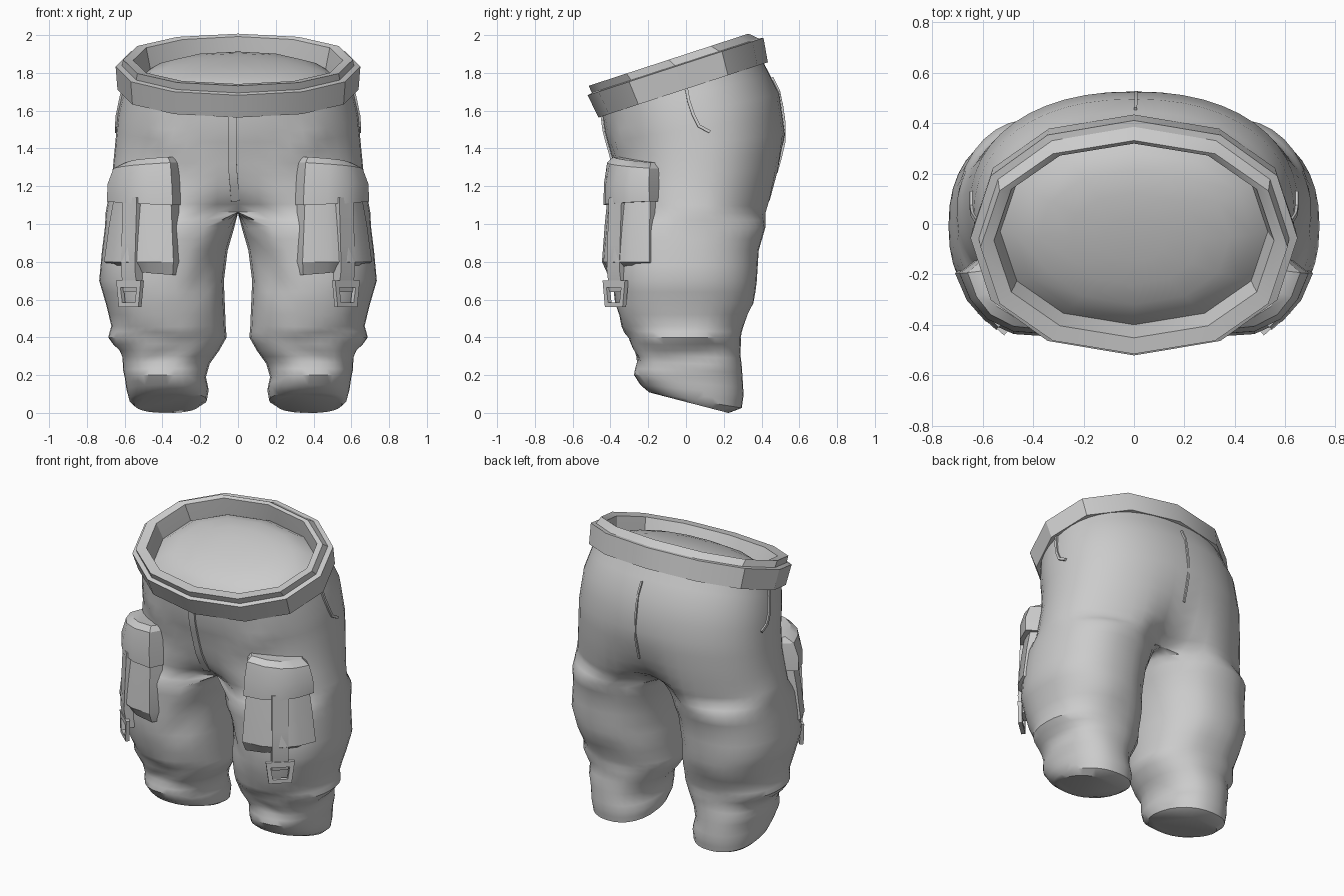
import bpy, bmesh, math
from mathutils import Vector
from mathutils.bvhtree import BVHTree

if "Cube" in bpy.data.objects:
    bpy.data.objects.remove(bpy.data.objects["Cube"])

cloth = bpy.data.materials.new("grey cloth")
cloth.diffuse_color = (0.6, 0.6, 0.6, 1)
cloth.use_nodes = True
cloth.node_tree.nodes["Principled BSDF"].inputs["Base Color"].default_value = cloth.diffuse_color


def finish(name, bm, angle=35, mirror=True):
    bmesh.ops.recalc_face_normals(bm, faces=bm.faces)
    me = bpy.data.meshes.new(name)
    bm.to_mesh(me)
    me.materials.append(cloth)
    me.shade_smooth()
    me.set_sharp_from_angle(angle=math.radians(angle))
    ob = bpy.data.objects.new(name, me)
    bpy.context.collection.objects.link(ob)
    if mirror:
        ob.modifiers.new("mirror", 'MIRROR').merge_threshold = 0.0005
    return ob


def skin(bm, a, b, closed=True):
    n = len(a)
    for i in range(n if closed else n - 1):
        j = (i + 1) % n
        bm.faces.new((a[i], a[j], b[j], b[i]))


def loft(rings, caps=True):
    bm = bmesh.new()
    vs = [[bm.verts.new(p) for p in r] for r in rings]
    for a, b in zip(vs, vs[1:]):
        skin(bm, a, b)
    if caps:
        bm.faces.new(vs[0])
        bm.faces.new(vs[-1])
    return bm


def spow(v, p):
    return math.copysign(abs(v) ** p, v)


# ---- trousers: right half, seat rings then leg rings ----
OUT, INN = 24, 8
# height at y=0, slope, half width, front y, back y, centre dent
SEAT = [(1.775, .31, .595, -.45, .39, 0), (1.58, .22, .635, -.43, .495, 0),
        (1.42, .10, .65, -.40, .525, 0), (1.27, .03, .665, -.385, .505, .05),
        (1.14, -.02, .685, -.385, .475, .18), (1.06, -.01, .70, -.385, .455, .42)]
# height at y=0, slope, inner x, outer x, front y, back y
LEG = [(.98, 0, .02, .705, -.39, .42), (.86, 0, .055, .72, -.39, .385),
       (.70, 0, .075, .735, -.39, .375), (.58, 0, .07, .70, -.375, .36),
       (.46, 0, .065, .67, -.33, .305), (.40, 0, .06, .685, -.30, .285),
       (.33, 0, .10, .63, -.285, .285), (.26, -.03, .15, .62, -.265, .295),
       (.19, -.04, .17, .60, -.275, .30), (.125, -.1, .155, .59, -.24, .305),
       (.076, -.17, .165, .575, -.195, .295), (.058, -.26, .20, .55, -.155, .225)]


def seat_ring(z, k, w, yf, yb, dent):
    pts = []
    for i in range(OUT + 1):
        t = math.pi * (i / OUT - .5)
        x = w * spow(math.cos(t), .9) if 0 < i < OUT else 0
        y = (yf + yb) / 2 + (yb - yf) / 2 * spow(math.sin(t), .9)
        y *= 1 - dent * math.exp(-(x / .16) ** 2)
        pts.append(Vector((x, y, z + k * y)))
    return pts


def leg_ring(z, k, xi, xo, yf, yb):
    pts = []
    for i in range(OUT + INN):
        d = -120 + 240 * i / OUT if i <= OUT else 120 + 120 * (i - OUT) / INN
        t = math.radians(d)
        x = (xi + xo) / 2 + (xo - xi) / 2 * spow(math.cos(t), .88)
        y = (yf + yb) / 2 + (yb - yf) / 2 * spow(math.sin(t), .88)
        pts.append(Vector((x, y, z + k * y)))
    return pts


bm = bmesh.new()
seat = [[bm.verts.new(p) for p in seat_ring(*r)] for r in SEAT]
for a, b in zip(seat, seat[1:]):
    skin(bm, a, b, False)
front, back = seat[-1][0].co, seat[-1][-1].co
gusset = [bm.verts.new(back.lerp(front, j / INN)) for j in range(1, INN)]
legs = [seat[-1] + gusset] + [[bm.verts.new(p) for p in leg_ring(*r)] for r in LEG]
for a, b in zip(legs, legs[1:]):
    skin(bm, a, b)
bm.faces.new(legs[-1])
bmesh.ops.recalc_face_normals(bm, faces=bm.faces)
quads = [f for f in bm.faces if len(f.verts) == 4]
tall = [e for e in {e for f in quads for e in f.edges}
        if abs(e.verts[0].co.z - e.verts[1].co.z) > .055]
bmesh.ops.subdivide_edges(bm, edges=tall, cuts=1, use_grid_fill=True)
bm.normal_update()

# cloth folds: start, end, height, width
FOLDS = [((.24, -.30, .42), (.56, -.28, .52), .025, .045),
         ((.10, -.20, .90), (.24, -.36, .62), -.025, .05),
         ((.05, -.15, 1.0), (.20, -.34, .92), .02, .04),
         ((.46, -.36, 1.50), (.12, -.33, 1.22), .025, .06),
         ((.10, -.30, 1.20), (.32, -.38, 1.36), -.02, .05),
         ((.62, -.15, .36), (.64, .15, .44), .012, .04),
         ((.58, -.22, .27), (.62, .20, .30), -.02, .04),
         ((.30, -.28, .33), (.50, -.25, .27), -.02, .035),
         ((.20, -.22, .16), (.55, -.18, .22), .012, .04),
         ((.06, .30, 1.02), (.30, .42, .96), -.015, .04),
         ((.50, .33, .98), (.68, .10, 1.08), .015, .05),
         ((.16, .26, .62), (.40, .36, .52), -.015, .05),
         ((.25, .28, .36), (.56, .22, .40), .012, .04)]
shift = {}
for v in bm.verts:
    if v.co.x < .001 or v.co.z < .1 or v.co.z > 1.6:
        continue
    d = 0
    for p, q, h, w in FOLDS:
        p, q = Vector(p), Vector(q)
        s = max(0, min(1, (v.co - p).dot(q - p) / (q - p).length_squared))
        r = (v.co - p.lerp(q, s)).length / w
        d += h * math.exp(-r * r) * (.4 + .6 * math.sin(math.pi * s))
    shift[v] = v.normal * d
for v, d in shift.items():
    v.co += d
    v.co.x = max(v.co.x, .004)
surface = BVHTree.FromBMesh(bm)
finish("trousers", bm, 38)

# ---- waistband with rim, closed inside by a shallow dome ----
axis, along = Vector((0, -.31, .95)), Vector((0, .95, .31))
# half width, half depth, height along the tilted axis, shift in y
BAND = [(.56, .41, .03, 0), (.60, .445, 0, 0), (.638, .472, 0, 0), (.648, .49, .13, 0),
        (.615, .465, .135, 0), (.608, .445, .168, -.025), (.555, .405, .165, 0),
        (.54, .395, .10, 0), (.53, .388, .05, 0), (.47, .345, .09, 0),
        (.38, .28, .122, 0), (.26, .19, .142, 0), (.12, .09, .153, 0)]
SIDES = 12
rings = []
for rx, ry, h, dy in BAND:
    c = Vector((0, -.015 + dy, 1.71)) + axis * h
    rings.append([c + Vector((rx * spow(math.sin(t), .92), 0, 0)) - along * ry * spow(math.cos(t), .92)
                  for t in (2 * math.pi * i / SIDES for i in range(SIDES))])
bm = loft(rings, False)
bm.verts.ensure_lookup_table()
bm.faces.new(bm.verts[-SIDES:])
finish("waistband", bm, 32, False)

# ---- thigh pockets, following a plan curve round the thigh ----
PLAN = [Vector(p) for p in ((.34, -.425), (.47, -.412), (.57, -.362), (.632, -.285), (.672, -.18))]


def pad(name, rows):
    rings = []
    mid = PLAN[2]
    for z, off, f, lift in rows:
        pts = []
        for i, p in enumerate(PLAN):
            t = PLAN[min(i + 1, 4)] - PLAN[max(i - 1, 0)]
            n = Vector((t.y, -t.x)).normalized()
            q = mid + (p - mid) * f
            zz = z + lift * i / 4
            if i == 0:
                pts.append((*(q - n * .09 + Vector((-.04, 0))), zz))
            pts.append((*(q + n * off * (.5 + .5 * i / 4)), zz))
            if i == 4:
                pts.append((*(q - n * .09 + Vector((0, .04))), zz))
        rings.append(pts)
    finish(name, loft(rings), 30)


pad("pocket", [(1.2, -.02, .92, 0), (1.0, .015, .96, 0), (.80, .04, 1.0, 0), (.73, -.02, .97, .04)])
pad("pocket_flap", [(1.355, -.06, .85, -.03), (1.325, -.005, .92, -.03),
                    (1.21, .025, .96, 0), (1.10, .025, .98, .02)])

# ---- strap and buckle hanging over each pocket ----
side, outward = Vector((.74, .67, 0)), Vector((.67, -.74, 0))


def at(u, d, z):
    return Vector((.553, -.353, z)) + side * u + outward * d


finish("pocket_strap", loft([[at(-.05, -.02, z), at(-.05, o, z), at(.05, o, z), at(.05, -.02, z)]
                             for z, o in ((1.14, .03), (.9, .04), (.76, .045), (.64, .025))]))
OUTER = [(-.088, .70), (.088, .70), (.07, .56), (-.07, .56)]
INNER = [(-.058, .665), (.058, .665), (.045, .585), (-.045, .585)]
frame = [[at(u, d, z) for u, z in loop]
         for loop, d in ((OUTER, .015), (OUTER, .04), (INNER, .04), (INNER, .015), (OUTER, .015))]
bm = loft(frame, False)
bmesh.ops.remove_doubles(bm, verts=bm.verts, dist=.0005)
finish("buckle", bm)


# ---- seams laid on the cloth ----
def ribbon(name, pts, width, mirror=False, flip=1):
    hits = [surface.find_nearest(Vector(p))[:2] for p in pts]
    rings = []
    for i, (p, n) in enumerate(hits):
        t = hits[min(i + 1, len(hits) - 1)][0] - hits[max(i - 1, 0)][0]
        s = n.cross(t).normalized() * width / 2
        ring = [p - s - n * .012, p - s + n * .011, p + s + n * .011, p + s - n * .012]
        rings.append([Vector((v.x * flip, v.y, v.z)) for v in ring])
    finish(name, loft(rings), 30, mirror)


ribbon("fly", [(.03, -.46 + .025 * i, 1.61 - .055 * i) for i in range(9)], .045, flip=-1)
ribbon("hip_pocket_seam", [(.66, 0, 1.74), (.66, .015, 1.66), (.66, .04, 1.58),
                           (.66, .07, 1.52), (.66, .13, 1.49)], .016, True)
ribbon("back_seam", [(.008, .5, 1.80 - .09 * i) for i in range(7)], .012)
